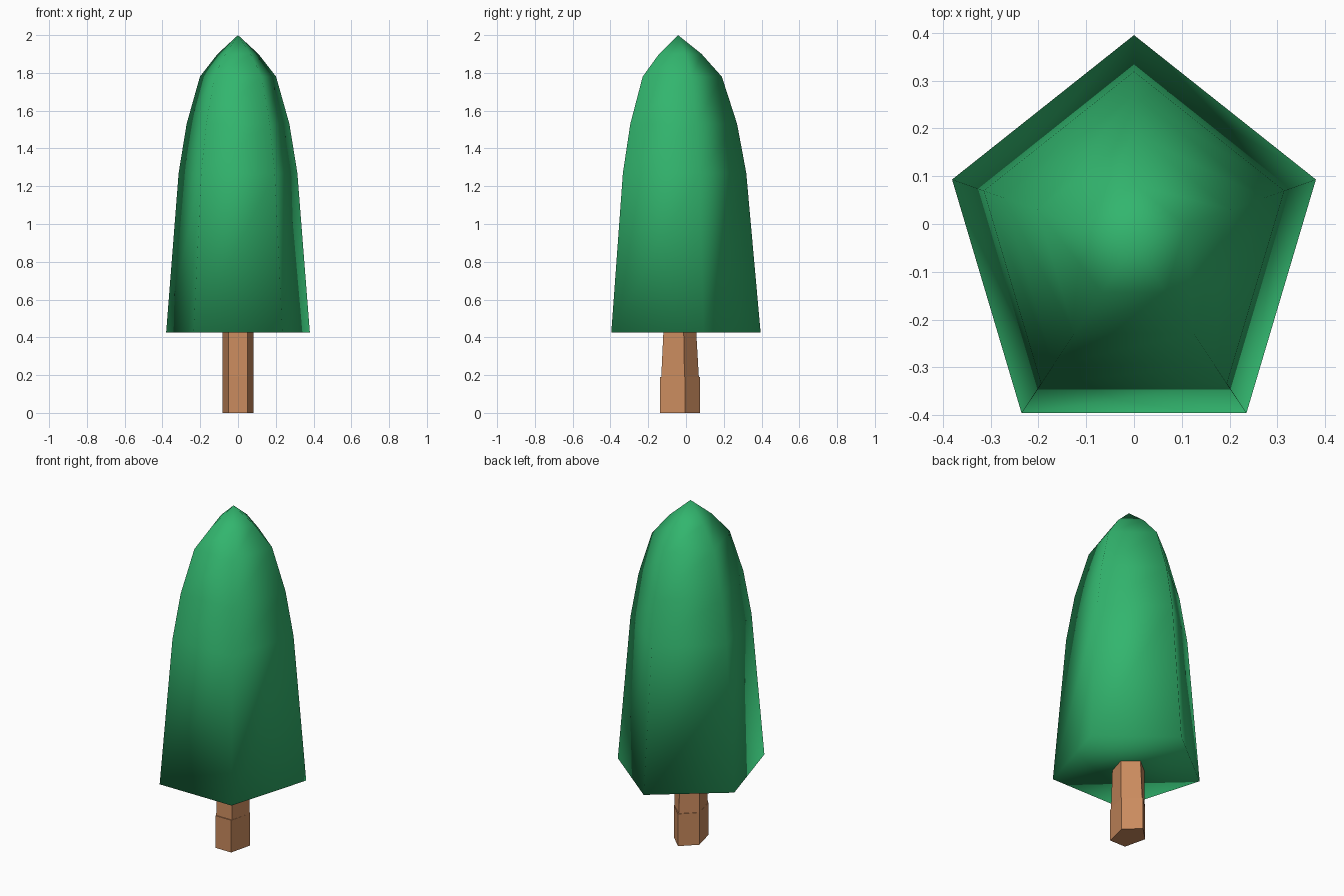
import bpy, bmesh, math

if "Cube" in bpy.data.objects:
    bpy.data.objects.remove(bpy.data.objects["Cube"])

CY = -0.042  # y of the tree axis


def material(name, rgb):
    m = bpy.data.materials.new(name)
    m.diffuse_color = (*rgb, 1)
    m.use_nodes = True
    m.node_tree.nodes["Principled BSDF"].inputs["Base Color"].default_value = m.diffuse_color
    return m


def pentagon_part(name, rings, mat, smooth, tip=None):
    """Stack of pentagon rings (z, x radius, y radius), closed by a cap or a tip."""
    bm = bmesh.new()
    loops = []
    for z, rx, ry in rings:
        loops.append([bm.verts.new((rx * math.cos(a), CY + ry * math.sin(a), z))
                      for a in (math.radians(90 + 72 * i) for i in range(5))])
    for low, high in zip(loops, loops[1:]):
        for i in range(5):
            j = (i + 1) % 5
            bm.faces.new((low[i], low[j], high[j], high[i]))
    bm.faces.new(loops[0][::-1])
    top = loops[-1]
    if tip is None:
        bm.faces.new(top)
    else:
        apex = bm.verts.new((0, CY, tip))
        for i in range(5):
            bm.faces.new((top[i], top[(i + 1) % 5], apex))
    bmesh.ops.recalc_face_normals(bm, faces=bm.faces)
    for f in bm.faces:
        f.smooth = smooth
    mesh = bpy.data.meshes.new(name)
    bm.to_mesh(mesh)
    bm.free()
    mesh.materials.append(mat)
    obj = bpy.data.objects.new(name, mesh)
    bpy.context.collection.objects.link(obj)
    return obj


green = material("leaf green", (0.032, 0.465, 0.156))
brown = material("bark brown", (0.591, 0.258, 0.112))

# Foliage: fully smooth-shaded pentagonal dome with a flat underside
profile = [(0.425, 1.0), (1.27, 0.826), (1.53, 0.715), (1.78, 0.53), (1.90, 0.285)]
pentagon_part("foliage", [(z, 0.40 * s, 0.437 * s) for z, s in profile], green, True, tip=2.0)

# Trunk: wider foot with a small ledge, then a tapering stem
pentagon_part("trunk", [(0, 0.0873, 0.117), (0.19, 0.0873, 0.117),
                        (0.19, 0.0865, 0.110), (0.43, 0.0865, 0.096)], brown, False)
